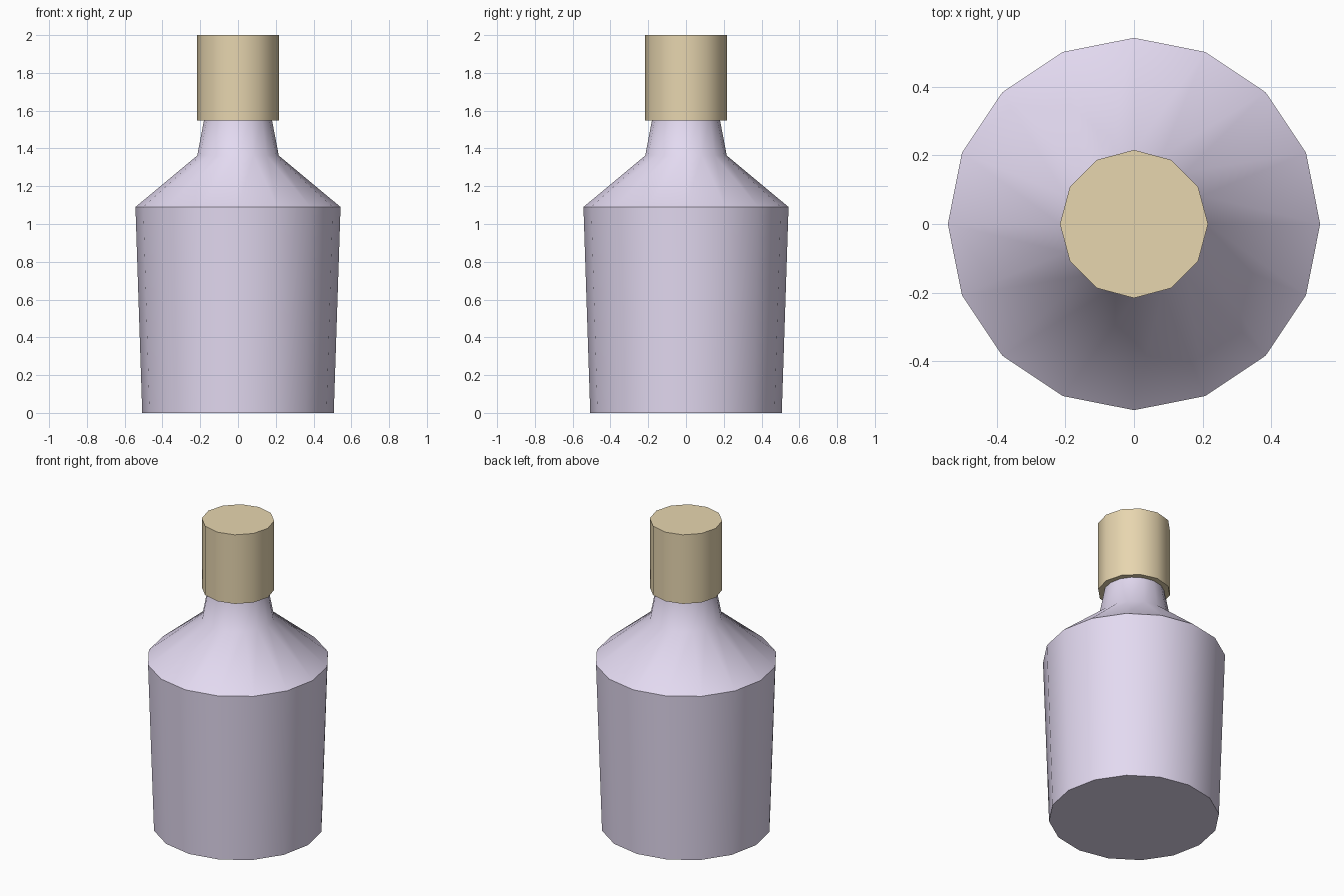
import bpy, bmesh
from math import cos, sin, pi, radians

if "Cube" in bpy.data.objects:
    bpy.data.objects.remove(bpy.data.objects["Cube"])


def lathe(name, profile, sides, colour):
    """Capped solid of revolution from (radius, height) points."""
    bm = bmesh.new()
    rings = [[bm.verts.new((r * cos(2 * pi * i / sides), r * sin(2 * pi * i / sides), z))
              for i in range(sides)] for r, z in profile]
    for low, high in zip(rings, rings[1:]):
        for i in range(sides):
            j = (i + 1) % sides
            bm.faces.new((low[i], low[j], high[j], high[i]))
    bm.faces.new(rings[0][::-1])
    bm.faces.new(rings[-1])
    mesh = bpy.data.meshes.new(name)
    bm.to_mesh(mesh)
    bm.free()
    obj = bpy.data.objects.new(name, mesh)
    bpy.context.collection.objects.link(obj)
    mat = bpy.data.materials.new(name + "_colour")
    mat.diffuse_color = (*colour, 1)
    mat.use_nodes = True
    mat.node_tree.nodes["Principled BSDF"].inputs["Base Color"].default_value = mat.diffuse_color
    mesh.materials.append(mat)
    # smooth sides, sharp rims
    bpy.ops.object.select_all(action='DESELECT')
    obj.select_set(True)
    bpy.context.view_layer.objects.active = obj
    bpy.ops.object.shade_smooth_by_angle(angle=radians(45))
    return obj


# Glass body: tapered base, shoulder and neck running just inside the stopper
lathe("bottle", [(0.507, 0), (0.543, 1.09), (0.216, 1.362), (0.178, 1.56)], 16,
      (0.77, 0.70, 0.88))

# Cork stopper
lathe("stopper", [(0.216, 1.547), (0.216, 2.0)], 12, (0.80, 0.67, 0.43))
